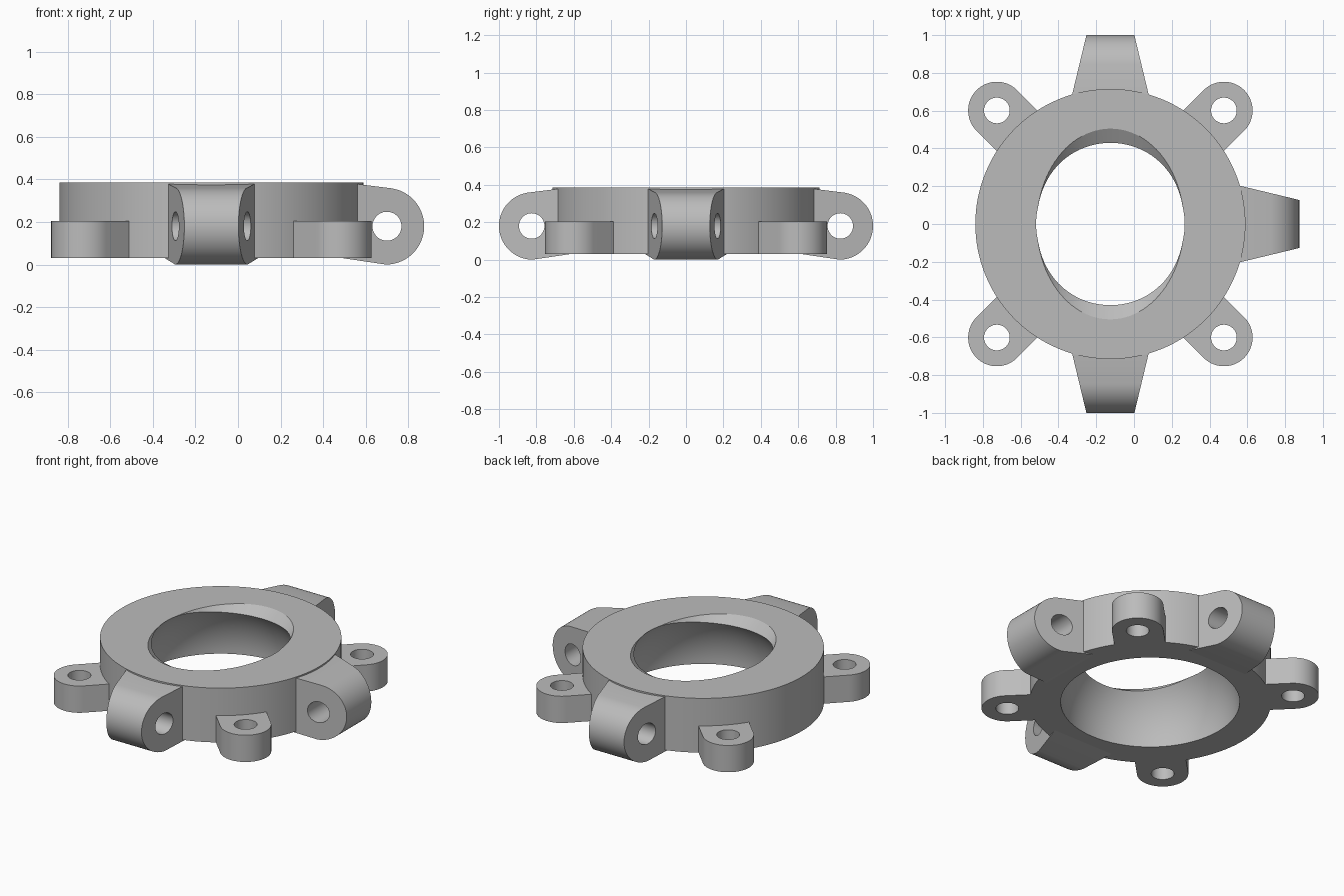
import bpy, bmesh
from math import cos, sin, pi, radians
from mathutils import Matrix, Vector

cube = bpy.data.objects.get("Cube")
if cube:
    bpy.data.objects.remove(cube, do_unlink=True)

GREY = (0.5, 0.5, 0.5, 1)
metal = bpy.data.materials.new("plain grey")
metal.use_nodes = True
metal.diffuse_color = GREY
metal.node_tree.nodes["Principled BSDF"].inputs["Base Color"].default_value = GREY

CENTRE = Vector((-0.125, 0, 0))
BASE, TOP = 0.03, 0.385


def finish(name, bm):
    bmesh.ops.recalc_face_normals(bm, faces=bm.faces)
    mesh = bpy.data.meshes.new(name)
    bm.to_mesh(mesh)
    bm.free()
    obj = bpy.data.objects.new(name, mesh)
    mesh.materials.append(metal)
    bpy.context.collection.objects.link(obj)
    return obj


def loft(name, first, second):
    """Solid between two matching outlines."""
    bm = bmesh.new()
    a = [bm.verts.new(p) for p in first]
    b = [bm.verts.new(p) for p in second]
    bm.faces.new(a)
    bm.faces.new(b)
    for i in range(len(a)):
        j = (i + 1) % len(a)
        bm.faces.new((a[i], a[j], b[j], b[i]))
    return finish(name, bm)


def arc(cx, cy, rx, ry, start=0, end=2 * pi, n=64, closed=False):
    steps = n if closed else n - 1
    return [(cx + rx * cos(start + (end - start) * i / steps),
             cy + ry * sin(start + (end - start) * i / steps)) for i in range(n)]


def ellipse(cx, cy, rx, ry, n=64):
    return arc(cx, cy, rx, ry, n=n, closed=True)


def flat(points, z):
    return [(x, y, z) for x, y in points]


def upright(points, width):
    return [(r, width(r), z) for r, z in points]


def cut(obj, cutter):
    cutter.hide_render = True
    mod = obj.modifiers.new("cut", "BOOLEAN")
    mod.operation, mod.solver, mod.object = "DIFFERENCE", "EXACT", cutter
    select(obj)
    bpy.ops.object.modifier_apply(modifier=mod.name)
    bpy.data.objects.remove(cutter, do_unlink=True)


def select(obj):
    bpy.ops.object.select_all(action="DESELECT")
    obj.select_set(True)
    bpy.context.view_layer.objects.active = obj


def place(obj, angle):
    obj.data.transform(Matrix.Translation(CENTRE) @ Matrix.Rotation(radians(angle), 4, "Z"))
    select(obj)
    bpy.ops.object.shade_smooth_by_angle(angle=radians(25))


# Ring with a domed bore, opened at the top by a flared oval
outline = ellipse(0, 0, 0.715, 0.715, n=128)
ring = loft("ring", flat(outline, BASE), flat(outline, TOP))
bm = bmesh.new()
bmesh.ops.create_uvsphere(bm, u_segments=96, v_segments=64, radius=0.53,
                          matrix=Matrix.Translation((0, 0, BASE)))
cut(ring, finish("bore_cutter", bm))
cut(ring, loft("oval_cutter", flat(ellipse(0, 0, 0.36, 0.363, n=96), 0.30),
               flat(ellipse(0, 0, 0.405, 0.58, n=96), 0.43)))
place(ring, 0)

# Three tapered arms with cross holes
tip = arc(0.82, 0.18, 0.18, 0.18, start=-pi / 2, end=radians(82), n=40)
side = [(0.61, TOP - 0.001), (0.61, BASE + 0.001)] + tip + [(0.64, TOP - 0.001)]


def half_width(r):
    return 0.127 + (1 - r) * 0.24


for name, angle in (("left_arm", 0), ("back_arm", 90), ("front_arm", -90)):
    arm = loft(name, upright(side, half_width), upright(side, lambda r: -half_width(r)))
    pin = ellipse(0.825, 0.18, 0.068, 0.068, n=48)
    cut(arm, loft("pin_cutter", upright(pin, lambda r: -0.4), upright(pin, lambda r: 0.4)))
    place(arm, angle)

# Four round-ended mounting ears with vertical holes
ear_outline = [(0.6, -0.152)] + arc(0.85, 0, 0.152, 0.152, -pi / 2, pi / 2, n=40) + [(0.6, 0.152)]
ears = ("back_left_ear", "back_right_ear", "front_right_ear", "front_left_ear")
for i, name in enumerate(ears):
    ear = loft(name, flat(ear_outline, BASE), flat(ear_outline, 0.205))
    bolt = ellipse(0.85, 0, 0.068, 0.068, n=48)
    cut(ear, loft("bolt_cutter", flat(bolt, -0.1), flat(bolt, 0.4)))
    place(ear, 45 + 90 * i)
